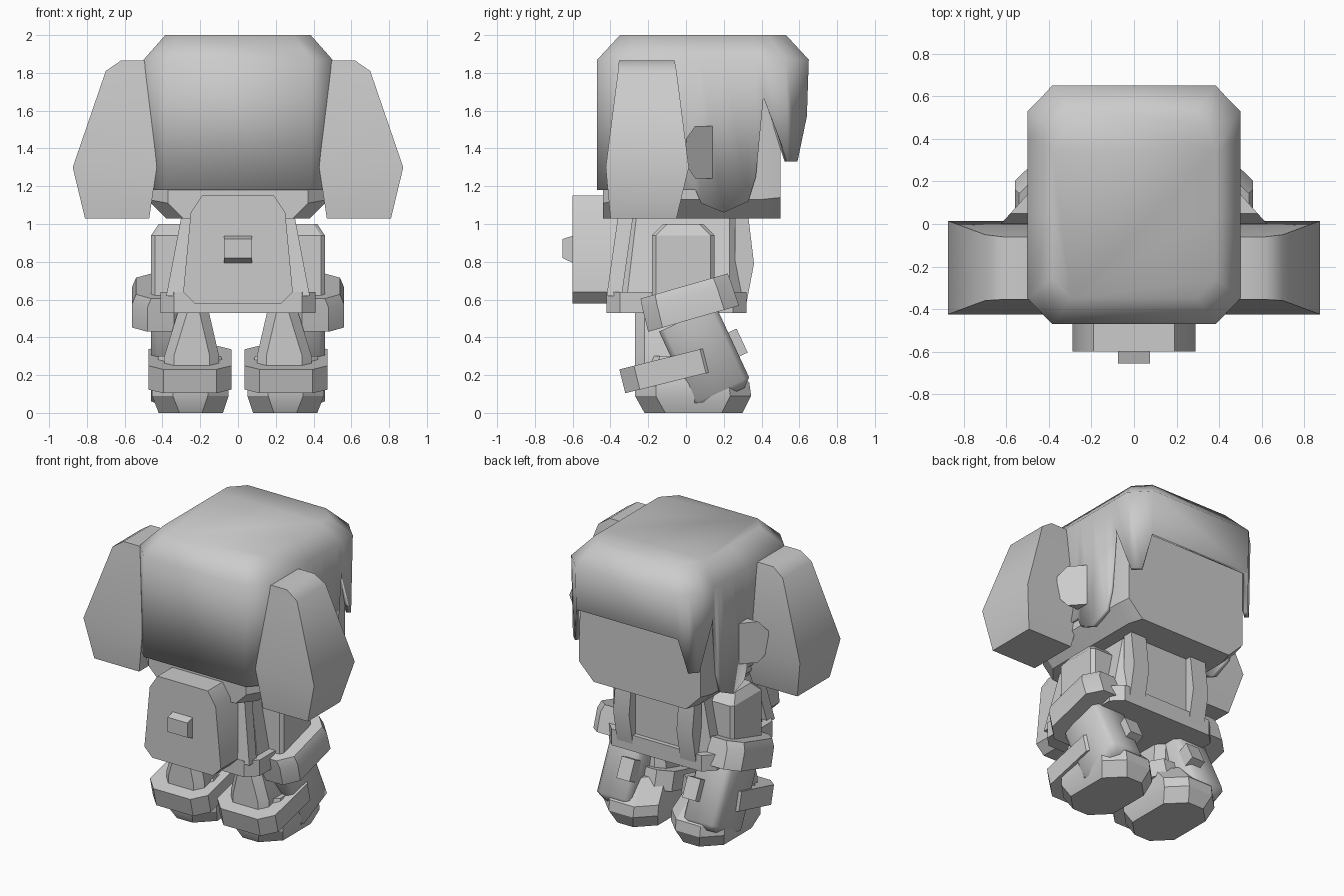
import bpy, bmesh, math
from mathutils import Matrix, Vector

cube = bpy.data.objects.get("Cube")
if cube:
    bpy.data.objects.remove(cube, do_unlink=True)

grey = bpy.data.materials.new("plain_grey")
grey.use_nodes = True
grey.diffuse_color = (0.6, 0.6, 0.6, 1)
grey.node_tree.nodes["Principled BSDF"].inputs["Base Color"].default_value = (0.6, 0.6, 0.6, 1)


def finish(name, bm, angle=30):
    bmesh.ops.recalc_face_normals(bm, faces=bm.faces)
    mesh = bpy.data.meshes.new(name)
    bm.to_mesh(mesh)
    bm.free()
    mesh.materials.append(grey)
    ob = bpy.data.objects.new(name, mesh)
    bpy.context.collection.objects.link(ob)
    bpy.ops.object.select_all(action='DESELECT')
    ob.select_set(True)
    bpy.context.view_layer.objects.active = ob
    bpy.ops.object.shade_smooth_by_angle(angle=math.radians(angle))
    return ob


def outline(x0, x1, y0, y1, c):
    """Rectangle, with cut corners when c is above zero."""
    if c == 0:
        return [(x0, y0), (x1, y0), (x1, y1), (x0, y1)]
    return [(x0 + c, y0), (x1 - c, y0), (x1, y0 + c), (x1, y1 - c),
            (x1 - c, y1), (x0 + c, y1), (x0, y1 - c), (x0, y0 + c)]


def skin(bm, rings, caps=True):
    rows = [[bm.verts.new(p) for p in ring] for ring in rings]
    n = len(rows[0])
    for a, b in zip(rows, rows[1:]):
        for i in range(n):
            bm.faces.new((a[i], a[(i + 1) % n], b[(i + 1) % n], b[i]))
    if caps:
        bm.faces.new(rows[0])
        bm.faces.new(rows[-1])
    return rows


def loft(name, levels, c=0, angle=30, side=1, tilt=0, at=(0, 0, 0), along_y=False):
    """Levels are (height, x0, x1, y0, y1[, corner cut])."""
    rings = []
    for lv in levels:
        pts = outline(*lv[1:5], lv[5] if len(lv) > 5 else c)
        rings.append([(x, lv[0], v) if along_y else (x, v, lv[0]) for x, v in pts])
    bm = bmesh.new()
    skin(bm, rings)
    move = Matrix.Diagonal((side, 1, 1, 1)) @ Matrix.Translation(at) @ Matrix.Rotation(math.radians(tilt), 4, 'X')
    bm.transform(move)
    return finish(name, bm, angle)


def plate(name, profile, x_in, x_out, side):
    """Extrude a (y, z) profile across x; x_out may depend on y."""
    bm = bmesh.new()
    skin(bm, [[(side * x_in, y, z) for y, z in profile],
              [(side * x_out(y), y, z) for y, z in profile]])
    return finish(name, bm)


# Head with a flat face on +y
loft("head", [(-0.44, -0.37, 0.37, 1.03, 1.9, 0.08), (-0.33, -0.48, 0.48, 1.03, 1.94, 0.1),
              (0.40, -0.48, 0.48, 1.03, 1.94, 0.1), (0.50, -0.46, 0.46, 1.03, 1.92, 0.11)], along_y=True)

# Hair shell: rim outline with the hanging edge below each rim point
half = [((0.385, -0.47), (0.385, -0.47, 1.18)), ((0.5, -0.35), (0.5, -0.35, 1.18)),
        ((0.5, 0.05), (0.5, 0.05, 1.18)), ((0.5, 0.08), (0.5, 0.08, 1.11)),
        ((0.5, 0.2), (0.5, 0.2, 1.06)), ((0.5, 0.33), (0.5, 0.33, 1.12)),
        ((0.5, 0.37), (0.5, 0.37, 1.25)), ((0.5, 0.41), (0.5, 0.41, 1.67)),
        ((0.5, 0.53), (0.48, 0.54, 1.33)), ((0.44, 0.59), (0.43, 0.59, 1.33)),
        ((0.385, 0.65), (0.385, 0.64, 1.57))]
full = half + [((-r[0], r[1]), (-e[0], e[1], e[2])) for r, e in reversed(half)]


def crown(p):
    x, y = p
    return (x * 0.77, 0.09 + (y - 0.09) * 0.785, 2.0)


bm = bmesh.new()
rows = skin(bm, [[crown(r) for r, e in full], [(*r, 1.87) for r, e in full],
                 [e for r, e in full]], caps=False)
bm.faces.new(rows[0])
hair = finish("hair", bm, 50)
solid = hair.modifiers.new("thickness", 'SOLIDIFY')
solid.thickness = 0.03
solid.offset = -1

# Torso, belt and backpack
loft("torso", [(0.55, -0.38, 0.38, -0.38, 0.29), (1.06, -0.28, 0.28, -0.32, 0.29)], c=0.06)
loft("belt", [(0.53, -0.41, 0.41, -0.42, 0.32), (0.64, -0.41, 0.41, -0.42, 0.32)], c=0.07)
bm = bmesh.new()
pack = [(0.19, 1.15), (0.25, 1.06), (0.29, 0.64), (0.23, 0.58)]
pack += [(-x, z) for x, z in reversed(pack)]
skin(bm, [[(x, y, z) for x, z in pack] for y in (-0.60, -0.32)])
finish("backpack", bm)
loft("backpack_clasp", [(-0.655, -0.075, 0.075, 0.82, 0.92), (-0.59, -0.075, 0.075, 0.79, 0.94)], along_y=True)

for side, word in ((1, "left"), (-1, "right")):
    # Side hair bunch and ear
    loft(word + "_hair_bunch", [(1.03, 0.47, 0.81, -0.40, -0.05), (1.3, 0.43, 0.875, -0.425, 0.015),
                                (1.81, 0.48, 0.70, -0.36, -0.05), (1.865, 0.49, 0.62, -0.355, -0.06)],
         angle=50, side=side)
    plate(word + "_ear", [(0.14, 1.24), (0.14, 1.52), (0.05, 1.52), (0.0, 1.45), (0.0, 1.31), (0.05, 1.24)],
          0.45, lambda y: 0.5 + (0.14 - y) * 0.9, side)

    # Straps on chest and back
    plate(word + "_chest_strap", [(0.33, 1.04), (0.36, 0.79), (0.32, 0.58), (0.26, 0.58), (0.26, 1.04)],
          0.18, lambda y: 0.30, side)
    loft(word + "_back_strap", [(0.62, 0.29, 0.38, -0.42, -0.34), (1.04, 0.23, 0.30, -0.36, -0.28)], side=side)

    # Arm: sleeve, wide cuff, hand and thumb
    loft(word + "_sleeve", [(0.60, 0.25, 0.46, -0.18, 0.15, 0.02), (0.94, 0.25, 0.46, -0.18, 0.15, 0.02),
                            (1.0, 0.25, 0.42, -0.12, 0.09, 0.02)], side=side)
    loft(word + "_cuff", [(-0.09, -0.15, 0.15, -0.25, 0.25), (0.04, -0.15, 0.15, -0.245, 0.245),
                          (0.09, -0.14, 0.13, -0.24, 0.24)],
         c=0.08, side=side, tilt=16, at=(0.41, 0.015, 0.585))
    loft(word + "_hand", [(-0.24, -0.09, 0.09, -0.12, 0.12, 0.03), (-0.2, -0.13, 0.13, -0.165, 0.165, 0.03),
                          (0.22, -0.13, 0.13, -0.165, 0.165, 0.03)],
         angle=50, side=side, tilt=25, at=(0.33, 0.1, 0.3))
    loft(word + "_thumb", [(-0.07, -0.05, 0.05, -0.06, 0.03), (0.07, -0.05, 0.05, -0.06, 0.03)],
         side=side, tilt=25, at=(0.25, 0.27, 0.37))

    # Leg: trouser, boot and tilted boot collar
    loft(word + "_trouser", [(0.2, 0.10, 0.39, -0.27, 0.12), (0.3, 0.10, 0.39, -0.27, 0.12),
                             (0.56, 0.16, 0.31, -0.27, 0.06)], c=0.05, side=side)
    loft(word + "_boot", [(0, 0.08, 0.42, -0.22, 0.30), (0.09, 0.05, 0.455, -0.27, 0.345),
                          (0.16, 0.05, 0.455, -0.27, 0.335), (0.3, 0.09, 0.42, -0.25, 0.2)],
         c=0.11, side=side)
    loft(word + "_boot_collar", [(-0.065, -0.22, 0.22, -0.26, 0.26), (0.065, -0.22, 0.22, -0.26, 0.26)],
         c=0.08, side=side, tilt=14, at=(0.255, -0.085, 0.23))
